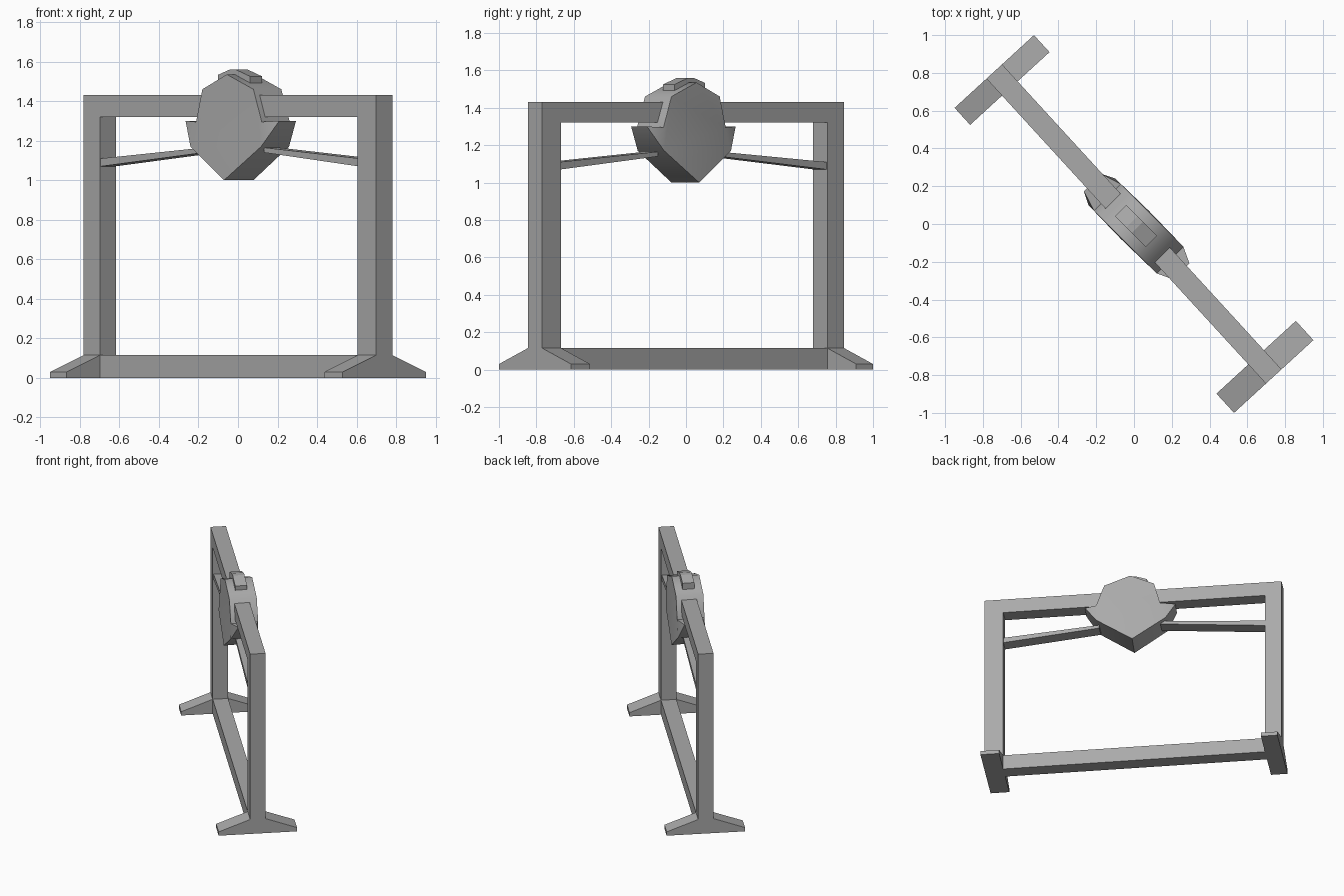
import bpy, bmesh, math
from mathutils import Matrix

if "Cube" in bpy.data.objects:
    bpy.data.objects.remove(bpy.data.objects["Cube"], do_unlink=True)

grey = bpy.data.materials.new("plain grey")
grey.use_nodes = True
colour = (0.4, 0.4, 0.4, 1)
grey.diffuse_color = colour
grey.node_tree.nodes["Principled BSDF"].inputs["Base Color"].default_value = colour

FRAME_TURN = math.radians(-47.5)
BODY_TURN = math.radians(-45)
HALF, T = 1.095, 0.056           # half length and half depth of the frame


def finish(name, bm, turn):
    """Turn the mesh about the vertical axis and make it an object."""
    bmesh.ops.recalc_face_normals(bm, faces=bm.faces)
    bm.transform(Matrix.Rotation(turn, 4, "Z"))
    mesh = bpy.data.meshes.new(name)
    bm.to_mesh(mesh)
    bm.free()
    mesh.materials.append(grey)
    obj = bpy.data.objects.new(name, mesh)
    bpy.context.collection.objects.link(obj)
    return obj


def prism(name, rings, turn=FRAME_TURN):
    """Join two matching outlines with side faces and cap both."""
    bm = bmesh.new()
    a, b = [[bm.verts.new(p) for p in ring] for ring in rings]
    n = len(a)
    bm.faces.new(a)
    bm.faces.new(b)
    for i in range(n):
        j = (i + 1) % n
        bm.faces.new((a[i], a[j], b[j], b[i]))
    return finish(name, bm, turn)


def slab(name, outline, depth, turn=FRAME_TURN):
    """Extrude an upright outline through the depth of the model."""
    return prism(name, [[(u, v, z) for u, z in outline] for v in (-depth, depth)], turn)


def rect(u0, u1, z0, z1):
    return [(u0, z0), (u1, z0), (u1, z1), (u0, z1)]


# Posts, feet and braces on each side
foot_half = [(0.285, 0), (0.285, 0.03), (T, 0.115)]
foot_outline = foot_half + [(-v, z) for v, z in reversed(foot_half)]
for side, s, width, tip in (("left", 1, 0.138, 0.25), ("right", -1, 0.122, 0.2)):
    inner = HALF - width
    slab(side + "_post", rect(s * inner, s * HALF, 0.115, 1.43), T)
    prism(side + "_foot", [[(s * u, v, z) for v, z in foot_outline] for u in (inner, HALF)])
    slab(side + "_brace", [(s * inner, 1.07), (s * inner, 1.11),
                           (s * tip, 1.165), (s * tip, 1.14)], 0.05)

# Long rails between the posts
reach = HALF - 0.122
right_edge, left_edge = -reach, HALF - 0.138
slab("top_rail", rect(right_edge, left_edge, 1.32, 1.43), T)
slab("bottom_rail", rect(right_edge, left_edge, 0, 0.115), T)

# Shield-shaped centre piece with narrowed side points
outline = [(0.005, 1.0, 0.105), (0.265, 1.17, 0.1), (0.355, 1.3, 0.06),
           (0.27, 1.295, 0.1), (0.21, 1.46, 0.1), (0.02, 1.535, 0.1),
           (-0.155, 1.46, 0.1), (-0.2, 1.295, 0.1), (-0.31, 1.3, 0.065),
           (-0.24, 1.17, 0.1)]
bm = bmesh.new()
front, back = [[bm.verts.new((u, k * v, z)) for u, z, v in outline] for k in (-1, 1)]
for ring in (front, back):
    bm.faces.new([ring[i] for i in (0, 1, 3, 4, 5, 6, 7, 9)])
    for tri in ((1, 2, 3), (7, 8, 9)):
        bm.faces.new([ring[i] for i in tri])
for i in range(len(outline)):
    j = (i + 1) % len(outline)
    face = bm.faces.new((front[i], front[j], back[j], back[i]))
shield = finish("centre_shield", bm, BODY_TURN)
bpy.ops.object.select_all(action="DESELECT")
shield.select_set(True)
bpy.context.view_layer.objects.active = shield
bpy.ops.object.shade_smooth_by_angle(angle=math.radians(55))

# Bent cap on the ridge of the shield
slab("ridge_cap", [(-0.1, 1.47), (0.13, 1.485), (0.13, 1.525), (0.025, 1.56),
                   (-0.015, 1.56), (-0.1, 1.533)], 0.043, BODY_TURN)
